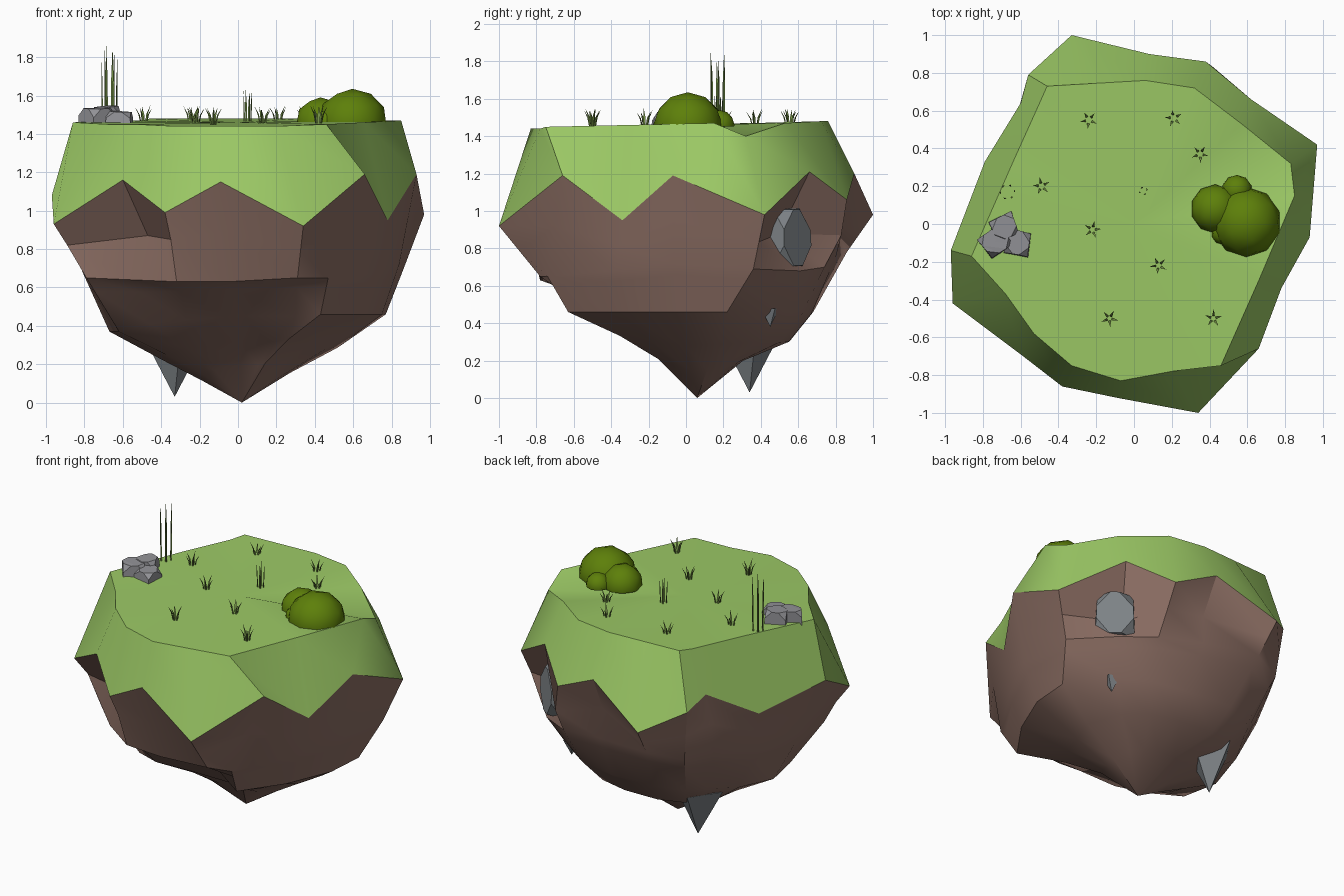
import bpy
import bmesh
import math
import random
from mathutils import Vector, Matrix

random.seed(4)
cube = bpy.data.objects.get("Cube")
if cube:
    bpy.data.objects.remove(cube, do_unlink=True)


def material(name, color):
    mat = bpy.data.materials.new(name)
    mat.use_nodes = True
    mat.diffuse_color = (*color, 1)
    mat.node_tree.nodes["Principled BSDF"].inputs["Base Color"].default_value = (*color, 1)
    return mat


GRASS = material("meadow green", (.33, .58, .13))
SOIL = material("earth brown", (.26, .155, .125))
BUSH = material("bush green", (.11, .215, .003))
PEBBLE = material("pebble grey", (.29, .29, .31))
STONE = material("embedded stone grey", (.21, .23, .245))
BLADE = material("blade green", (.17, .28, .06))


def finish(name, bm, mat, smooth_angle=None):
    """Turn a bmesh into a named object with one colour."""
    bmesh.ops.recalc_face_normals(bm, faces=bm.faces)
    mesh = bpy.data.meshes.new(name)
    bm.to_mesh(mesh)
    bm.free()
    mesh.materials.append(mat)
    obj = bpy.data.objects.new(name, mesh)
    bpy.context.collection.objects.link(obj)
    if smooth_angle:
        bpy.ops.object.select_all(action='DESELECT')
        obj.select_set(True)
        bpy.context.view_layer.objects.active = obj
        bpy.ops.object.shade_smooth_by_angle(angle=math.radians(smooth_angle))


def loft(name, rings, mat, smooth_angle, start=None, end=None):
    """Skin matching closed rings, with an optional point closing either end."""
    bm = bmesh.new()
    loops = [[bm.verts.new(p) for p in ring] for ring in rings]
    for upper, lower in zip(loops, loops[1:]):
        for i in range(len(upper)):
            bm.faces.new((upper[i - 1], upper[i], lower[i], lower[i - 1]))
    for tip, loop in ((start, loops[0]), (end, loops[-1])):
        if tip:
            v = bm.verts.new(tip)
            for i in range(len(loop)):
                bm.faces.new((loop[i - 1], loop[i], v))
    finish(name, bm, mat, smooth_angle)


# Island cross-sections, running anticlockwise from the front corner
plateau = [(.2, -.78, 1.44), (.46, -.75, 1.45), (.66, -.3, 1.46), (.85, .15, 1.47),
           (.83, .32, 1.4), (.57, .53, 1.47), (.32, .72, 1.48), (.06, .76, 1.48),
           (-.2, .745, 1.48), (-.46, .73, 1.48), (-.5, .64, 1.47), (-.64, .33, 1.47),
           (-.86, -.17, 1.46), (-.68, -.37, 1.45), (-.53, -.58, 1.45),
           (-.33, -.75, 1.44), (-.07, -.83, 1.44)]
zigzag = [(.34, -1, .92), (.66, -.66, 1.19), (.78, -.34, .95), (.93, -.07, 1.19),
          (.97, .42, .98), (.62, .66, 1.21), (.38, .86, 1.06), (.08, .9, 1.2),
          (-.33, 1, .98), (-.56, .79, 1.1), (-.6, .64, 1.18), (-.79, .33, .98),
          (-.97, -.14, 1.08), (-.96, -.42, .93), (-.6, -.69, 1.16),
          (-.38, -.86, .99), (-.09, -.92, 1.15)]
waist = [(.31, -.78, .65), (.47, -.74, .65), (.7, -.38, .68), (.84, -.07, .72),
         (.86, .36, .69), (.64, .61, .68), (.42, .74, .7), (.1, .8, .75),
         (-.3, .86, .78), (-.52, .76, .75), (-.62, .58, .75), (-.75, .3, .7),
         (-.81, -.1, .68), (-.79, -.38, .65), (-.56, -.6, .64),
         (-.32, -.76, .63), (-.05, -.78, .63)]
belly = [(.3, -.53, .45), (.43, -.63, .46), (.62, -.36, .46), (.75, -.05, .46),
         (.77, .22, .46), (.56, .49, .46), (.36, .62, .45), (.1, .67, .45),
         (-.22, .68, .46), (-.42, .6, .45), (-.5, .48, .44), (-.6, .28, .4),
         (-.67, 0, .37), (-.62, -.25, .37), (-.46, -.42, .41),
         (-.27, -.51, .43), (0, -.53, .45)]

# Wall ring with hollows pressed into it, and an overhang below the front wall
brow = [Vector(a).lerp(Vector(b), .5) for a, b in zip(zigzag, waist)]
brow[5] = Vector((.52, .5, .88))
brow[6] = Vector((.42, .83, .87))
brow[7] = Vector((.09, .78, .95))
brow[13] = Vector((-.89, -.37, .82))
brow[14] = Vector((-.47, -.54, .87))
brow[15] = Vector((-.35, -.81, .85))
ledge = [Vector(a).lerp(Vector(b), .25) for a, b in zip(waist, belly)]
for i in (0, 14, 15, 16):
    ledge[i] = Vector(waist[i]).lerp(Vector(belly[i]), .45)
    ledge[i].z += .04

# Underside rings tapering to the tip
apex = Vector((.02, .06, 0))
keel = []
root = []
for p in belly:
    q = apex.lerp(Vector(p), .6 + .3 * max(0, p[1]))
    q.z -= .09 * p[1]
    keel.append(q)
    r = apex.lerp(q, .5)
    r.z += .2 * abs(r.y - apex.y)
    root.append(r)

loft("grass_cap", [plateau, zigzag], GRASS, 42, start=(0, 0, 1.46))
loft("soil_body", [zigzag, brow, waist, ledge, belly, keel, root], SOIL, 30, end=apex)


# Bush made of overlapping domes
def dome(name, x, y, radius, height):
    bm = bmesh.new()
    bmesh.ops.create_icosphere(bm, subdivisions=2, radius=1)
    bmesh.ops.bisect_plane(bm, geom=bm.verts[:] + bm.edges[:] + bm.faces[:],
                           plane_co=(0, 0, -.1), plane_no=(0, 0, 1), clear_inner=True)
    bmesh.ops.transform(bm, verts=bm.verts, matrix=Matrix.Translation((x, y, 1.46))
                        @ Matrix.Diagonal((radius, radius, height, 1)))
    finish(name, bm, BUSH, 40)


dome("bush_main", .595, .01, .185, .175)
dome("bush_side", .43, .08, .13, .13)
dome("bush_back", .545, .18, .08, .08)
dome("bush_front", .47, -.05, .06, .07)


# Angular rocks: uneven blocks with cut corners
def rock(name, center, size, mat, turn=0):
    bm = bmesh.new()
    bmesh.ops.create_cube(bm, size=1.8)
    for v in bm.verts:
        v.co *= random.uniform(.85, 1.1)
    bmesh.ops.bevel(bm, geom=bm.verts[:], offset=.6, segments=1, affect='VERTICES')
    bmesh.ops.transform(bm, verts=bm.verts, matrix=Matrix.Translation(center)
                        @ Matrix.Rotation(turn, 4, 'Z') @ Matrix.Diagonal((*size, 1)))
    bmesh.ops.convex_hull(bm, input=bm.verts)
    bmesh.ops.dissolve_limit(bm, angle_limit=.1, verts=bm.verts, edges=bm.edges)
    finish(name, bm, mat)


rock("pebble_back", (-.69, -.02, 1.475), (.075, .07, .08), PEBBLE, .4)
rock("pebble_right", (-.615, -.1, 1.47), (.075, .075, .055), PEBBLE, 1.4)
rock("pebble_left", (-.735, -.095, 1.47), (.07, .075, .07), PEBBLE, 2.2)
rock("embedded_boulder", (.59, .515, .865), (.125, .14, .18), STONE, .9)


# Stone spikes hanging from the underside
def spike(name, tip, radius, height, turn):
    bm = bmesh.new()
    bmesh.ops.create_cone(bm, cap_ends=True, segments=4, radius1=0, radius2=radius, depth=height)
    bmesh.ops.transform(bm, verts=bm.verts, matrix=Matrix.Translation(
        Vector(tip) + Vector((0, 0, height / 2))) @ Matrix.Rotation(turn, 4, 'Z'))
    bmesh.ops.remove_doubles(bm, verts=bm.verts, dist=.0001)
    finish(name, bm, STONE)


spike("large_spike", (-.33, .34, .03), .17, .32, .2)
spike("small_spike", (.56, .45, .38), .055, .1, .5)


# Grass tufts and reeds: clumps of thin, bent, tapering blades
def clump(name, x, y, blades, height, spread, lean, width):
    bm = bmesh.new()
    spin = random.uniform(0, math.tau)
    for k in range(blades):
        a = spin + math.tau * k / blades
        out = Vector((math.cos(a), math.sin(a), 0))
        side = Vector((-out.y, out.x, 0)) * width
        base = Vector((x, y, 1.45)) + out * spread
        h = height * random.uniform(.8, 1)
        mid = base + out * lean * .3 + Vector((0, 0, h * .55))
        tip = bm.verts.new(base + out * lean + Vector((0, 0, h)))
        lower, upper = [[bm.verts.new(c + s) for s in (side, -side, out * width)]
                        for c in (base, mid)]
        for i in range(3):
            bm.faces.new((lower[i - 1], lower[i], upper[i], upper[i - 1]))
            bm.faces.new((upper[i - 1], upper[i], tip))
    finish(name, bm, BLADE)


tufts = [(-.24, .55), (.21, .56), (.35, .37), (-.49, .2),
         (-.22, -.03), (.13, -.22), (-.13, -.5), (.42, -.5)]
for n, (x, y) in enumerate(tufts):
    clump(f"grass_tuft_{n + 1}", x, y, 5, .1, .012, .035, .006)
clump("tall_reeds", -.67, .17, 6, .42, .034, .008, .006)
clump("short_reeds", .05, .175, 4, .21, .017, .008, .005)
